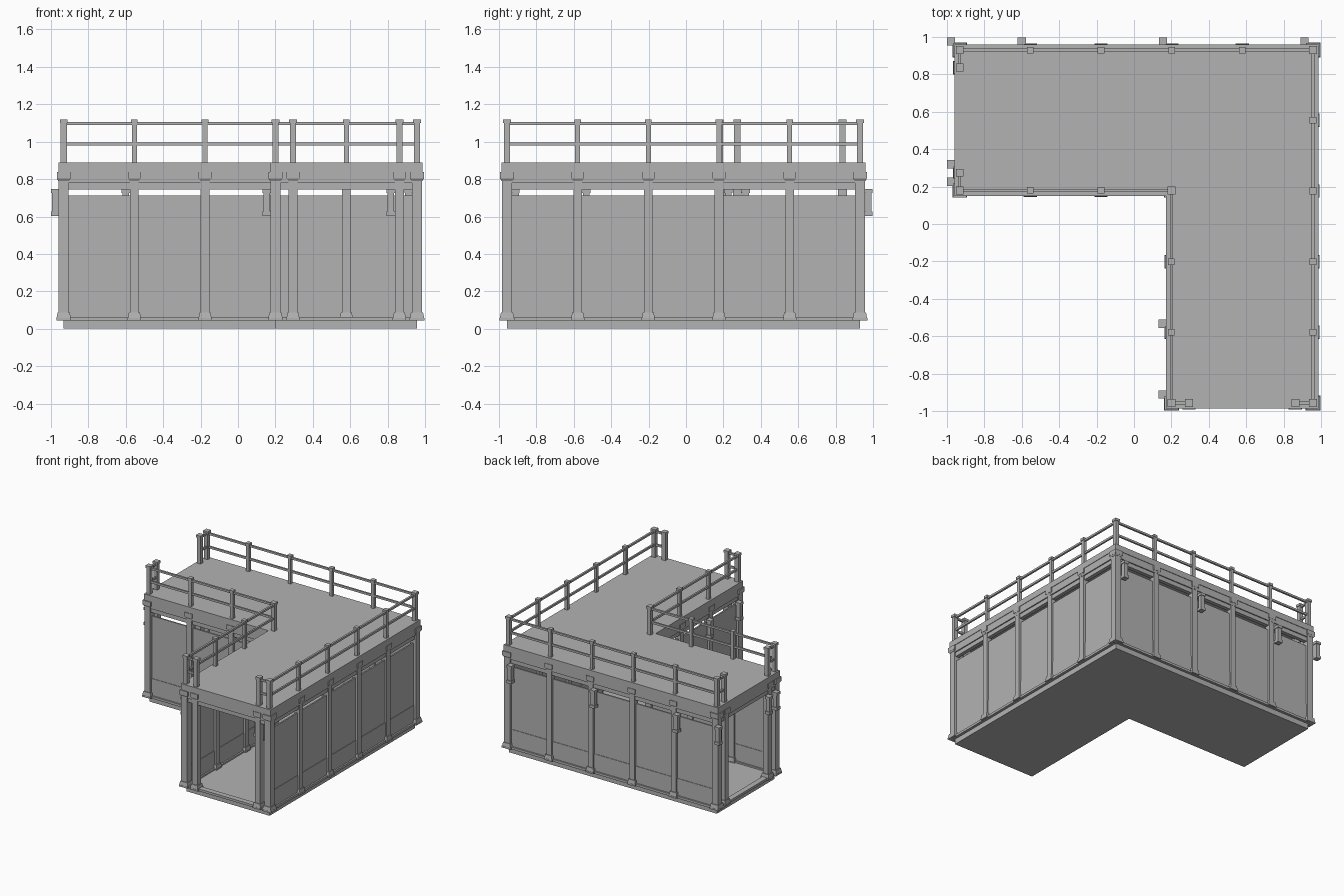
import bpy, bmesh
from mathutils import Vector

cube = bpy.data.objects.get("Cube")
if cube:
    bpy.data.objects.remove(cube, do_unlink=True)

grey = bpy.data.materials.new("plain_grey")
grey.use_nodes = True
grey.diffuse_color = (0.45, 0.45, 0.45, 1)
bsdf = grey.node_tree.nodes["Principled BSDF"]
bsdf.inputs["Base Color"].default_value = grey.diffuse_color
bsdf.inputs["Roughness"].default_value = 0.8

# Plan of the L-shaped corridor, along the post centre lines
LEFT, INX, RIGHT = -0.932, 0.2, 0.957
FRONT, INY, BACK = -0.957, 0.18, 0.93
PLAN = [(LEFT, BACK), (LEFT, INY), (INX, INY),
        (INX, FRONT), (RIGHT, FRONT), (RIGHT, BACK)]
STEP = (RIGHT - LEFT) / 5


def finish(bm, name):
    mesh = bpy.data.meshes.new(name)
    bmesh.ops.recalc_face_normals(bm, faces=bm.faces)
    bm.to_mesh(mesh)
    bm.free()
    mesh.materials.append(grey)
    obj = bpy.data.objects.new(name, mesh)
    bpy.context.collection.objects.link(obj)
    return obj


def block(bm, x, y, z0, z1, w, d=None, top=1.0):
    """Upright box centred on x, y; top scales the upper face."""
    d = d or w
    verts = bmesh.ops.create_cube(bm, size=1)["verts"]
    for v in verts:
        k = top if v.co.z > 0 else 1
        v.co = Vector((x + v.co.x * w * k, y + v.co.y * d * k,
                       z1 if v.co.z > 0 else z0))


def run(bm, a, b, z0, z1, thick, over=0.0):
    """Straight bar between two plan points."""
    (ax, ay), (bx, by) = a, b
    along_x = abs(ax - bx) > abs(ay - by)
    w = abs(ax - bx) + 2 * over if along_x else thick
    d = thick if along_x else abs(ay - by) + 2 * over
    block(bm, (ax + bx) / 2, (ay + by) / 2, z0, z1, w, d)


def slab(name, grow, z0, z1):
    """L-shaped plate, enlarged on every side by grow."""
    bm = bmesh.new()
    xs = (LEFT - grow, INX - grow, RIGHT + grow)
    ys = (FRONT - grow, INY - grow, BACK + grow)
    pts = [(xs[0], ys[2]), (xs[0], ys[1]), (xs[1], ys[1]),
           (xs[1], ys[0]), (xs[2], ys[0]), (xs[2], ys[2])]
    face = bm.faces.new([bm.verts.new((x, y, z0)) for x, y in pts])
    up = bmesh.ops.extrude_face_region(bm, geom=[face])["geom"]
    bmesh.ops.translate(bm, vec=(0, 0, z1 - z0),
                        verts=[g for g in up if isinstance(g, bmesh.types.BMVert)])
    finish(bm, name)


slab("floor", 0.0, 0.0, 0.05)
slab("roof_deck", 0.029, 0.838, 0.888)

# Post positions: corners, door jambs and evenly spaced middles
JAMB = 0.094
jambs = [(LEFT, INY + JAMB), (LEFT, BACK - JAMB),
         (INX + JAMB, FRONT), (RIGHT - JAMB, FRONT)]
middles = []
for i in range(1, 5):
    middles.append((LEFT + i * STEP, BACK))
    middles.append((RIGHT, FRONT + i * STEP))
for i in range(1, 3):
    middles.append((LEFT + i * STEP, INY))
    middles.append((INX, FRONT + i * STEP))

# Wall posts with flared feet and heads
bm = bmesh.new()
for group, w in ((PLAN, 0.054), (jambs, 0.047), (middles, 0.047)):
    for x, y in group:
        block(bm, x, y, 0.045, 0.83, w)
        block(bm, x, y, 0.045, 0.058, w + 0.025)
        block(bm, x, y, 0.058, 0.088, w + 0.022, top=0.85)
        block(bm, x, y, 0.802, 0.838, w + 0.02)
        block(bm, x, y, 0.79, 0.802, w + 0.004, top=1.25)
finish(bm, "wall_posts")

# Walls on the four long sides; the two arm ends stay open
sides = [(PLAN[0], PLAN[5]), (PLAN[5], PLAN[4]),
         (PLAN[1], PLAN[2]), (PLAN[2], PLAN[3])]
ends = [(PLAN[0], PLAN[1]), (PLAN[3], PLAN[4])]
bm = bmesh.new()
for a, b in sides:
    run(bm, a, b, 0.05, 0.712, 0.012)
finish(bm, "wall_panels")
bm = bmesh.new()
for a, b in sides:
    run(bm, a, b, 0.05, 0.2, 0.02)
finish(bm, "wall_dado")

# Sills at the floor and stepped beams below the roof
bm = bmesh.new()
for a, b in sides + ends:
    run(bm, a, b, 0.043, 0.062, 0.045)
finish(bm, "sills")
bm = bmesh.new()
for a, b in sides + ends:
    run(bm, a, b, 0.78, 0.838, 0.05, 0.025)
    run(bm, a, b, 0.745, 0.78, 0.032, 0.016)
finish(bm, "roof_beams")

# Railing posts with caps
bm = bmesh.new()
for group, w in ((PLAN, 0.033), (jambs, 0.033), (middles, 0.026)):
    for x, y in group:
        block(bm, x, y, 0.88, 1.105, w)
        block(bm, x, y, 1.1, 1.12, w + 0.009)
finish(bm, "railing_posts")

# Two rails, with short returns at the open ends
returns = [(PLAN[1], jambs[0]), (PLAN[0], jambs[1]),
           (PLAN[3], jambs[2]), (PLAN[4], jambs[3])]
bm = bmesh.new()
for a, b in sides + returns:
    run(bm, a, b, 1.09, 1.106, 0.016)
    run(bm, a, b, 0.98, 0.997, 0.014)
finish(bm, "rails")

# Hanging lamps beside the posts
OFF = 0.046
lamps = [(x - OFF, BACK + OFF) for x in
         (LEFT, LEFT + STEP, LEFT + 3 * STEP, RIGHT)]
lamps += [(INX - OFF, y + OFF) for y in (FRONT, FRONT + STEP)]
lamps += [(LEFT - OFF, y + OFF) for y in (INY, INY + JAMB)]
lamps.append((RIGHT - JAMB - OFF, FRONT + OFF))
bm = bmesh.new()
for x, y in lamps:
    block(bm, x, y, 0.62, 0.735, 0.034)
    block(bm, x, y, 0.602, 0.626, 0.044)
    block(bm, x, y, 0.726, 0.748, 0.044)
finish(bm, "lamps")
